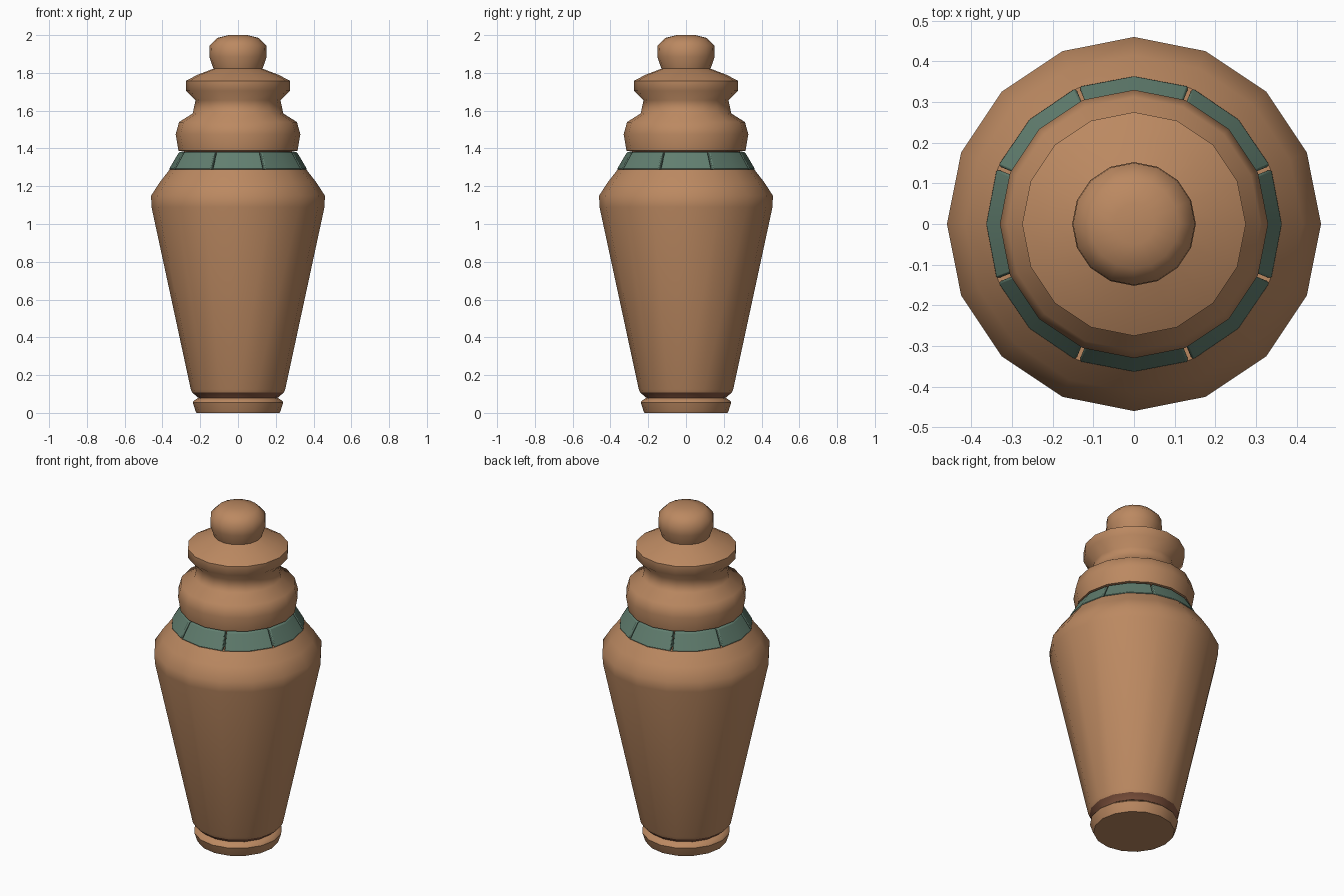
import bpy, math

if "Cube" in bpy.data.objects:
    bpy.data.objects.remove(bpy.data.objects["Cube"])

SIDES = 16


def material(name, rgb):
    m = bpy.data.materials.new(name)
    m.diffuse_color = (*rgb, 1)
    m.use_nodes = True
    m.node_tree.nodes["Principled BSDF"].inputs["Base Color"].default_value = m.diffuse_color
    return m


TAN = material("tan_clay", (0.50, 0.25, 0.12))
DARK = material("dark_clay", (0.25, 0.10, 0.055))
GREEN = material("green_glaze", (0.12, 0.21, 0.16))


def finish(name, verts, faces, mat, angle):
    me = bpy.data.meshes.new(name)
    me.from_pydata(verts, [], faces)
    me.materials.append(mat)
    ob = bpy.data.objects.new(name, me)
    bpy.context.collection.objects.link(ob)
    bpy.ops.object.select_all(action='DESELECT')
    ob.select_set(True)
    bpy.context.view_layer.objects.active = ob
    bpy.ops.object.shade_smooth_by_angle(angle=math.radians(angle))
    return ob


def lathe(name, profile, mat, angle=40):
    """Revolve (radius, height) points, bottom to top, with capped ends."""
    verts, faces = [], []
    for r, z in profile:
        for i in range(SIDES):
            a = math.tau * i / SIDES
            verts.append((r * math.cos(a), r * math.sin(a), z))
    for k in range(len(profile) - 1):
        for i in range(SIDES):
            j = (i + 1) % SIDES
            faces.append((k * SIDES + i, k * SIDES + j,
                          (k + 1) * SIDES + j, (k + 1) * SIDES + i))
    faces.append(tuple(reversed(range(SIDES))))
    top = (len(profile) - 1) * SIDES
    faces.append(tuple(range(top, top + SIDES)))
    return finish(name, verts, faces, mat, angle)


# Foot and the dark groove above it
lathe("foot", [(0.22, 0), (0.225, 0.01), (0.24, 0.055), (0.235, 0.063), (0.21, 0.08)], TAN)
lathe("foot_groove", [(0.20, 0.06), (0.21, 0.08), (0.243, 0.108)], DARK)

# Tapered body with sloping shoulder
lathe("body", [(0.243, 0.108), (0.25, 0.125), (0.458, 1.09), (0.46, 1.15),
               (0.415, 1.22), (0.362, 1.288), (0.29, 1.29)], TAN, 50)

# Dark neck behind the tiles
lathe("neck_groove", [(0.30, 1.285), (0.285, 1.39)], DARK)

# Stacked lid: wide bulge, middle flange, knob
lathe("lid", [(0.285, 1.383), (0.315, 1.388), (0.33, 1.475), (0.312, 1.54), (0.24, 1.585),
              (0.225, 1.655), (0.275, 1.705), (0.275, 1.758), (0.215, 1.79),
              (0.13, 1.822), (0.152, 1.885), (0.15, 1.945), (0.11, 1.985),
              (0.05, 2.0)], TAN, 60)

# Eight glazed collar tiles, each wrapping one corner
SECTION = [(0.366, 1.289), (0.312, 1.381), (0.27, 1.381), (0.285, 1.289)]
HALF = math.radians(21.8)
for n in range(8):
    verts, faces = [], []
    for off in (-HALF, 0, HALF):
        a = n * math.tau / 8 + off
        verts += [(r * math.cos(a), r * math.sin(a), z) for r, z in SECTION]
    for s in range(2):
        for k in range(4):
            m = (k + 1) % 4
            faces.append((s * 4 + k, s * 4 + 4 + k, s * 4 + 4 + m, s * 4 + m))
    faces += [(0, 1, 2, 3), (11, 10, 9, 8)]
    tile = finish(f"collar_tile_{n + 1}", verts, faces, GREEN, 40)
    bev = tile.modifiers.new("soft_edges", 'BEVEL')
    bev.width, bev.segments = 0.006, 2
    bev.limit_method, bev.angle_limit = 'ANGLE', math.radians(40)
